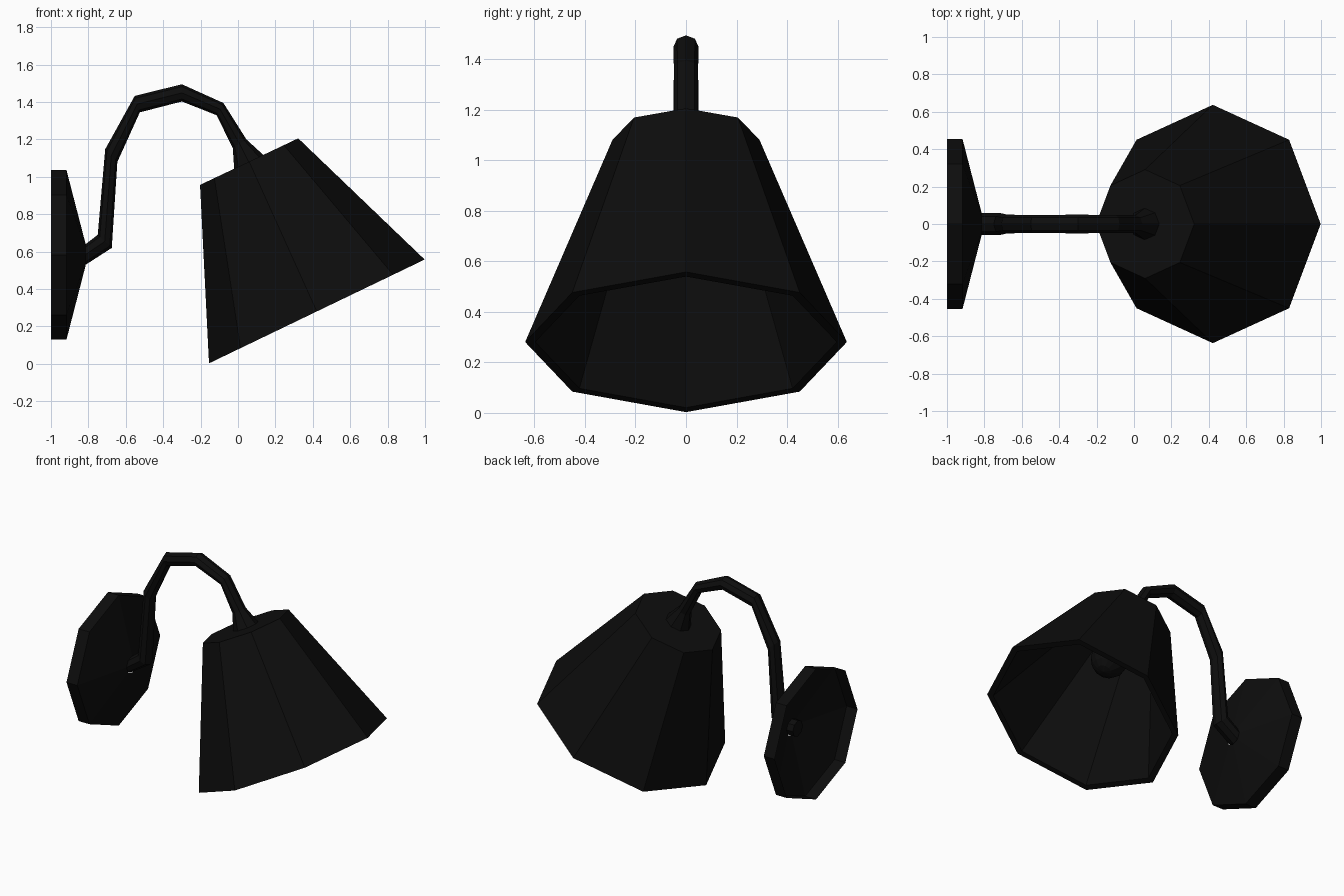
import bpy, bmesh, math
from mathutils import Vector

if "Cube" in bpy.data.objects:
    bpy.data.objects.remove(bpy.data.objects["Cube"])

black = bpy.data.materials.new("matte black")
black.diffuse_color = (0.004, 0.004, 0.004, 1)
black.use_nodes = True
black.node_tree.nodes["Principled BSDF"].inputs["Base Color"].default_value = black.diffuse_color


def finish(bm, name):
    bmesh.ops.recalc_face_normals(bm, faces=bm.faces[:])
    me = bpy.data.meshes.new(name)
    bm.to_mesh(me)
    bm.free()
    me.materials.append(black)
    ob = bpy.data.objects.new(name, me)
    bpy.context.collection.objects.link(ob)
    return ob


def loft(name, rings, sides=8, cap_start=False, cap_end=False):
    """Each ring: two opposite points in the xz plane (x1, z1, x2, z2) and a y radius."""
    bm = bmesh.new()
    loops = []
    for x1, z1, x2, z2, ry in rings:
        a, b = Vector((x1, 0, z1)), Vector((x2, 0, z2))
        c, h = (a + b) / 2, (b - a) / 2
        loop = []
        for i in range(sides):
            t = 2 * math.pi * i / sides
            loop.append(bm.verts.new(c + h * math.cos(t) + Vector((0, ry * math.sin(t), 0))))
        loops.append(loop)
    for p, q in zip(loops, loops[1:]):
        for i in range(sides):
            j = (i + 1) % sides
            bm.faces.new((p[i], p[j], q[j], q[i]))
    if cap_start:
        bm.faces.new(loops[0])
    if cap_end:
        bm.faces.new(loops[-1])
    return finish(bm, name)


# wall plate: hollow octagonal dish, open at the wall
loft("wall_plate", [
    (-1.0, 0.13, -1.0, 1.036, 0.455),
    (-0.917, 0.13, -0.917, 1.036, 0.455),
    (-0.815, 0.525, -0.815, 0.642, 0.06)])

# curved arm, flaring where it meets the shade
loft("arm", [
    (-0.86, 0.53, -0.86, 0.64, 0.056),
    (-0.815, 0.53, -0.815, 0.64, 0.058),
    (-0.675, 0.62, -0.75, 0.69, 0.058),
    (-0.645, 1.08, -0.71, 1.148, 0.05),
    (-0.525, 1.345, -0.552, 1.433, 0.048),
    (-0.30, 1.403, -0.30, 1.495, 0.05),
    (-0.115, 1.33, -0.078, 1.395, 0.048),
    (-0.028, 1.155, 0.045, 1.20, 0.048),
    (-0.02, 1.035, 0.138, 1.115, 0.086)], cap_start=True, cap_end=True)

# lamp shade: thick octagonal cone, capped on top and open below
loft("shade", [
    (-0.203, 0.957, 0.322, 1.206, 0.291),
    (-0.155, 0.003, 0.998, 0.558, 0.637),
    (-0.118, 0.021, 0.961, 0.540, 0.597),
    (-0.147, 0.938, 0.304, 1.152, 0.251)], cap_start=True, cap_end=True)

# bulb socket under the shade cap
loft("socket", [
    (0.0, 1.01, 0.14, 1.077, 0.078),
    (0.08, 0.81, 0.22, 0.877, 0.078)], cap_start=True, cap_end=True)

# round bulb
bpy.ops.mesh.primitive_uv_sphere_add(segments=12, ring_count=8, radius=0.12,
                                     location=(0.2, 0, 0.765), rotation=(0, math.radians(-25), 0))
bulb = bpy.context.object
bulb.name = "bulb"
bulb.data.materials.append(black)
